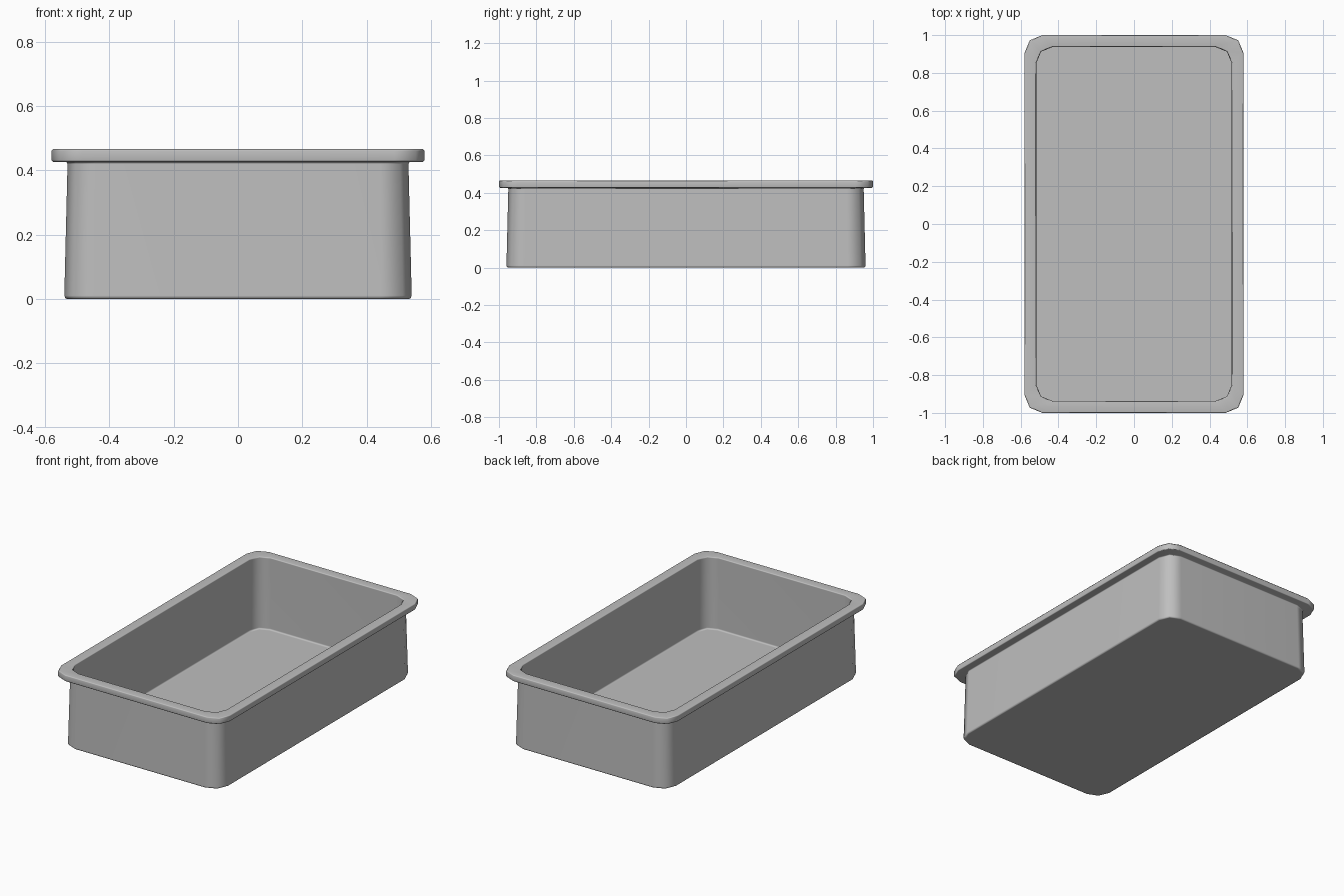
import bpy
import bmesh
import math

default = bpy.data.objects.get("Cube")
if default:
    bpy.data.objects.remove(default, do_unlink=True)

# Single grey plastic
grey = bpy.data.materials.new("grey_plastic")
grey.use_nodes = True
colour = (0.52, 0.52, 0.52, 1)
grey.diffuse_color = colour
grey.node_tree.nodes["Principled BSDF"].inputs["Base Color"].default_value = colour

LENGTH_EXTRA = 0.42   # half length minus half width
CORNER_STEPS = 2


def ring(bm, half_width, radius, z):
    """Rounded rectangle loop of vertices at height z."""
    verts = []
    half_length = half_width + LENGTH_EXTRA
    for corner, (sx, sy) in enumerate(((1, 1), (-1, 1), (-1, -1), (1, -1))):
        for step in range(CORNER_STEPS + 1):
            a = math.pi / 2 * (corner + step / CORNER_STEPS)
            verts.append(bm.verts.new((
                sx * (half_width - radius) + radius * math.cos(a),
                sy * (half_length - radius) + radius * math.sin(a), z)))
    return verts


# Section from the underside, up the outside, over the rim, down to the floor:
# half width, corner radius, height
section = [
    (0.530, 0.085, 0.000),   # underside
    (0.537, 0.092, 0.003),
    (0.540, 0.095, 0.011),   # outer wall
    (0.530, 0.090, 0.420),
    (0.534, 0.092, 0.427),   # under the rim
    (0.575, 0.090, 0.427),
    (0.580, 0.095, 0.432),   # rim edge
    (0.580, 0.095, 0.461),
    (0.575, 0.090, 0.467),   # rim top
    (0.523, 0.088, 0.467),
    (0.517, 0.085, 0.461),   # inner wall
    (0.526, 0.085, 0.024),
    (0.516, 0.075, 0.014),   # floor
]

bm = bmesh.new()
rings = [ring(bm, *row) for row in section]
for low, high in zip(rings, rings[1:]):
    n = len(low)
    for i in range(n):
        j = (i + 1) % n
        bm.faces.new((low[i], low[j], high[j], high[i]))
bm.faces.new(rings[0][::-1])
bm.faces.new(rings[-1])
bmesh.ops.recalc_face_normals(bm, faces=bm.faces)

mesh = bpy.data.meshes.new("tray")
bm.to_mesh(mesh)
bm.free()
mesh.materials.append(grey)
tray = bpy.data.objects.new("tray", mesh)
bpy.context.collection.objects.link(tray)

# Smooth bevels and corners, flat panels
bpy.context.view_layer.objects.active = tray
tray.select_set(True)
bpy.ops.object.shade_smooth_by_angle(angle=math.radians(65))
weighted = tray.modifiers.new("flat_panels", "WEIGHTED_NORMAL")
weighted.keep_sharp = True
